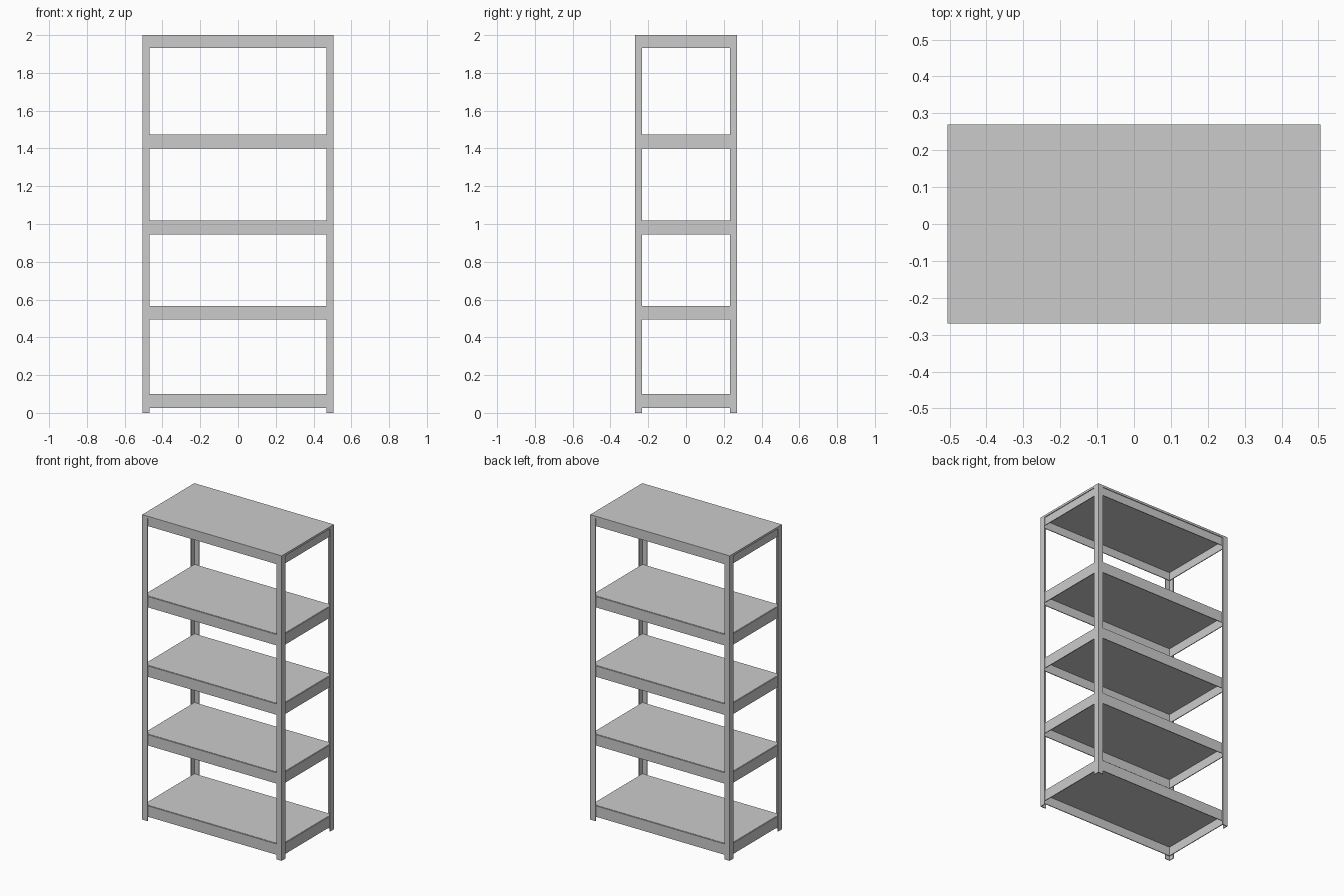
import bpy, bmesh

if "Cube" in bpy.data.objects:
    bpy.data.objects.remove(bpy.data.objects["Cube"])

HX, HY = 0.506, 0.27      # half footprint
W, T = 0.038, 0.005       # angle post leg width and sheet thickness
H = 2.0
SHELF_TOPS = [0.10, 0.567, 1.018, 1.473, 2.0]
RAIL_H, PANEL_T = 0.073, 0.014


def prism(name, outline, z0, z1):
    """Extrude a flat outline between two heights."""
    bm = bmesh.new()
    face = bm.faces.new([bm.verts.new((x, y, z0)) for x, y in outline])
    top = bmesh.ops.extrude_face_region(bm, geom=[face])
    verts = [v for v in top["geom"] if isinstance(v, bmesh.types.BMVert)]
    bmesh.ops.translate(bm, verts=verts, vec=(0, 0, z1 - z0))
    bmesh.ops.recalc_face_normals(bm, faces=bm.faces)
    mesh = bpy.data.meshes.new(name)
    bm.to_mesh(mesh)
    bm.free()
    obj = bpy.data.objects.new(name, mesh)
    bpy.context.collection.objects.link(obj)
    return obj


def box(name, x0, x1, y0, y1, z0, z1):
    return prism(name, [(x0, y0), (x1, y0), (x1, y1), (x0, y1)], z0, z1)


# L-section corner posts, stopping under the top panel
for sx, side in ((-1, "left"), (1, "right")):
    for sy, end in ((-1, "front"), (1, "back")):
        profile = [(HX, HY), (HX - W, HY), (HX - W, HY - T),
                   (HX - T, HY - T), (HX - T, HY - W), (HX, HY - W)]
        prism(f"{end}_{side}_post", [(sx * x, sy * y) for x, y in profile],
              0, H - PANEL_T)

# Shelves: panel surrounded by thin rails seated inside the posts
ox, oy = HX - T, HY - T
for i, top in enumerate(SHELF_TOPS, 1):
    is_top = top == H
    bottom = top - (0.067 if is_top else RAIL_H)
    rail_top = top - (PANEL_T if is_top else 0.002)
    for s, front, side in ((-1, "front", "left"), (1, "back", "right")):
        y0, y1 = sorted((s * oy, s * (oy - T)))
        box(f"shelf_{i}_{front}_rail", -ox, ox, y0, y1, bottom, rail_top)
        x0, x1 = sorted((s * ox, s * (ox - T)))
        box(f"shelf_{i}_{side}_rail", x0, x1, -oy + T, oy - T, bottom, rail_top)
    # The top panel caps the whole frame, the others sit within the rails
    px, py = (HX, HY) if is_top else (ox - T, oy - T)
    box(f"shelf_{i}_panel", -px, px, -py, py, top - PANEL_T, top)
